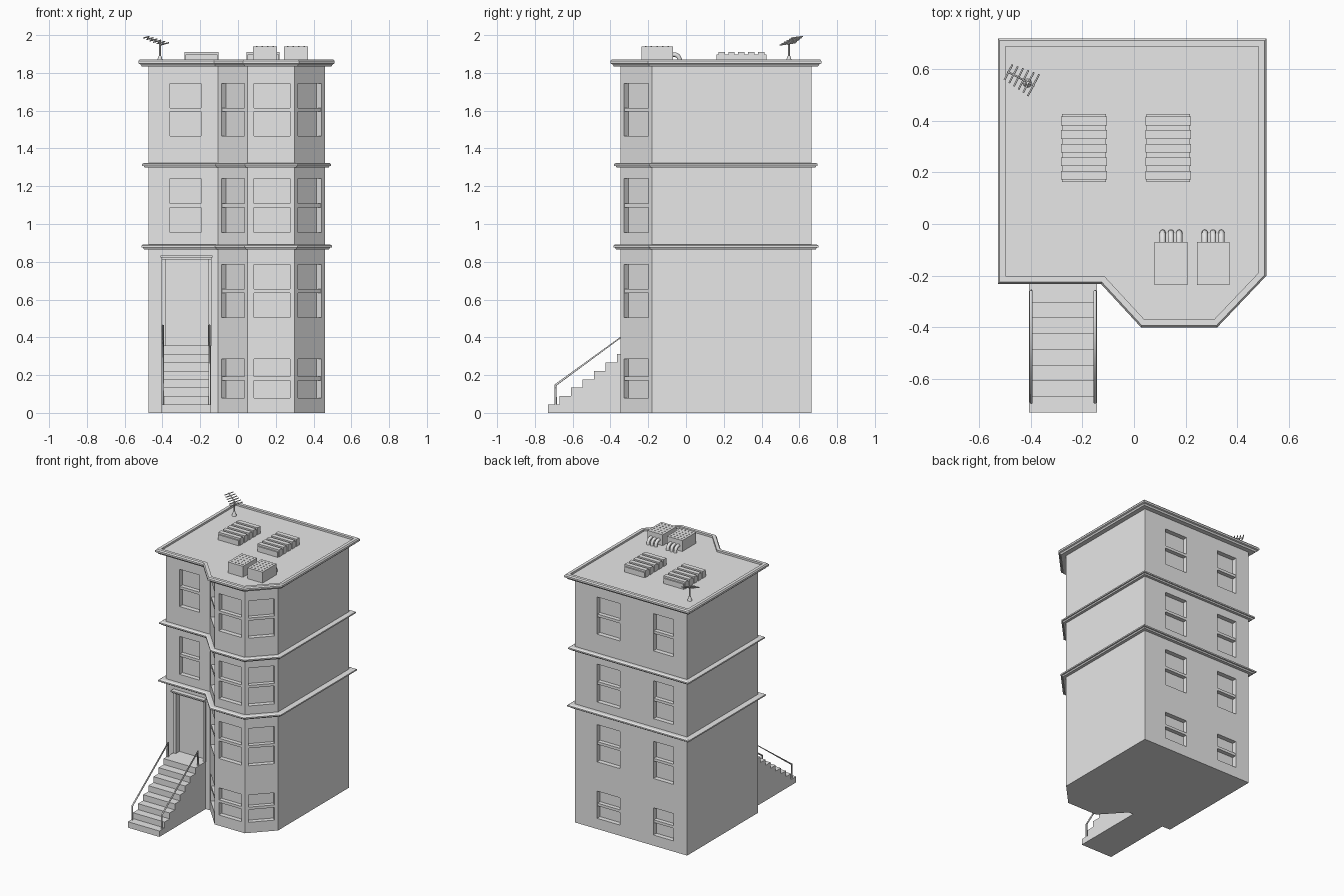
import bpy, bmesh, math
from mathutils import Matrix, Vector

if "Cube" in bpy.data.objects:
    bpy.data.objects.remove(bpy.data.objects["Cube"])

grey = bpy.data.materials.new("plain_grey")
grey.use_nodes = True
grey.diffuse_color = (0.8, 0.8, 0.8, 1)
grey.node_tree.nodes["Principled BSDF"].inputs["Base Color"].default_value = (0.8, 0.8, 0.8, 1)

# Building footprint, counter-clockwise, with the angled bay at the front
FOOT = [Vector(p) for p in ((-.475, -.18), (-.105, -.18), (.05, -.348), (.30, -.348),
                            (.46, -.18), (.46, .665), (-.475, .665))]
FRONT, BAY_A, BAY_MID, BAY_B, BACK = 0, 1, 2, 3, 5


def finish(name, bm):
    bmesh.ops.recalc_face_normals(bm, faces=bm.faces)
    mesh = bpy.data.meshes.new(name)
    bm.to_mesh(mesh)
    bm.free()
    mesh.materials.append(grey)
    obj = bpy.data.objects.new(name, mesh)
    bpy.context.collection.objects.link(obj)
    return obj


def add_box(bm, x, y, z, matrix=Matrix()):
    """Box from (low, high) ranges."""
    lo, hi = zip(x, y, z)
    centre = [(a + b) / 2 for a, b in zip(lo, hi)]
    size = [b - a for a, b in zip(lo, hi)]
    m = matrix @ Matrix.Translation(centre) @ Matrix.Diagonal((*size, 1))
    bmesh.ops.create_cube(bm, size=1, matrix=m)


def offset_outline(d):
    """Footprint pushed outward by d with mitred corners."""
    out = []
    for i, p in enumerate(FOOT):
        a = (p - FOOT[i - 1]).normalized()
        b = (FOOT[(i + 1) % len(FOOT)] - p).normalized()
        na, nb = Vector((a.y, -a.x)), Vector((b.y, -b.x))
        out.append(p + (na + nb) * d / (1 + na.dot(nb)))
    return out


def loft(name, profile):
    """Stack footprint outlines given as (offset, height) and cap the ends."""
    bm = bmesh.new()
    rings = [[bm.verts.new((*p, z)) for p in offset_outline(d)] for d, z in profile]
    n = len(FOOT)
    for low, high in zip(rings, rings[1:]):
        for i in range(n):
            j = (i + 1) % n
            bm.faces.new((low[i], low[j], high[j], high[i]))
    bm.faces.new(rings[0][::-1])
    bm.faces.new(rings[-1])
    return finish(name, bm)


def tube(name, paths, radius):
    """Round bars along point paths."""
    curve = bpy.data.curves.new(name, "CURVE")
    curve.dimensions = "3D"
    curve.bevel_depth = radius
    curve.bevel_resolution = 2
    curve.use_fill_caps = True
    for path in paths:
        spline = curve.splines.new("POLY")
        spline.points.add(len(path) - 1)
        for point, co in zip(spline.points, path):
            point.co = (*co, 1)
    curve.materials.append(grey)
    obj = bpy.data.objects.new(name, curve)
    bpy.context.collection.objects.link(obj)
    return obj


def wall_matrix(edge, x=None):
    """Local frame on a wall: x along it, -y outward."""
    p, q = FOOT[edge], FOOT[(edge + 1) % len(FOOT)]
    d = q - p
    c = (p + q) / 2
    if x is not None:
        c.x = x
    return Matrix.Translation((*c, 0)) @ Matrix.Rotation(math.atan2(d.y, d.x), 4, "Z")


# Window layout: wall, centre x, width, lowest floor that has one
FLOORS = [(.08, .285), (.505, .785), (.955, 1.24), (1.465, 1.745)]
COLUMNS = [(FRONT, -.2775, .165, 2), (BAY_A, None, .18, 0), (BAY_MID, .179, .19, 0),
           (BAY_B, None, .18, 0), (BACK, .179, .19, 0), (BACK, -.2775, .165, 0)]
DEPTH = .035
cut, rails = bmesh.new(), bmesh.new()
for edge, x, width, first in COLUMNS:
    m = wall_matrix(edge, x)
    span = (-width / 2, width / 2)
    for z0, z1 in FLOORS[first:]:
        mid = (z0 + z1) / 2
        add_box(cut, span, (-.05, DEPTH), (z0, z1), m)
        add_box(rails, span, (.004, DEPTH + .005), (mid - .01, mid + .01), m)
add_box(cut, (-.385, -.15), (-.25, -.18 + DEPTH), (.355, .815))
finish("window_rails", rails)

# Walls with cut window and door recesses
walls = loft("walls", [(0, 0), (0, 1.845)])
cutter = finish("opening_cutter", cut)
cutter.hide_render = True
mod = walls.modifiers.new("openings", "BOOLEAN")
mod.operation = "DIFFERENCE"
mod.solver = "EXACT"
mod.object = cutter
bpy.context.view_layer.objects.active = walls
bpy.ops.object.modifier_apply(modifier=mod.name)
bpy.data.objects.remove(cutter)

# Floor mouldings and roof cornice
for name, z, d in (("lower_band", .88, .037), ("upper_band", 1.312, .032)):
    loft(name, [(-.01, z - .014), (d * .6, z - .014), (d * .75, z - .005), (d, z - .004),
                (d, z + .006), (d * .7, z + .012), (-.01, z + .012)])
loft("roof_cornice", [(-.01, 1.835), (.035, 1.835), (.042, 1.846), (.052, 1.85),
                      (.052, 1.863), (.045, 1.872), (.022, 1.872), (.022, 1.858)])

# Door surround and canopy
bm = bmesh.new()
for x in (-.405, -.16):
    add_box(bm, (x, x + .02), (-.19, -.17), (.355, .815))
add_box(bm, (-.405, -.14), (-.205, -.17), (.812, .822))
add_box(bm, (-.41, -.135), (-.215, -.17), (.822, .832))
finish("door_frame", bm)

# Entrance steps, solid to the ground
bm = bmesh.new()
COUNT, RUN, RISE = 8, .061, .0445
side = [(-.73, 0)]
for i in range(COUNT):
    side += [(-.73 + i * RUN, (i + 1) * RISE), (-.73 + (i + 1) * RUN, (i + 1) * RISE)]
side[-1] = (-.17, COUNT * RISE)
side.append((-.17, 0))
face = bm.faces.new([bm.verts.new((-.406, y, z)) for y, z in side])
ext = bmesh.ops.extrude_face_region(bm, geom=[face])
bmesh.ops.translate(bm, vec=(.263, 0, 0),
                    verts=[v for v in ext["geom"] if isinstance(v, bmesh.types.BMVert)])
finish("entrance_steps", bm)

# Handrails
tube("handrails", [[(x, -.69, .04), (x, -.69, .148), (x, -.26, .462), (x, -.26, .35)]
                   for x in (-.398, -.151)], .006)

# Ribbed roof vents
for name, x in (("roof_vent_right", (-.278, -.109)), ("roof_vent_left", (.049, .216))):
    bm = bmesh.new()
    add_box(bm, x, (.162, .425), (1.85, 1.897))
    for i in range(5):
        y = .162 + .0526 * (i + .5)
        add_box(bm, (x[0] - .005, x[1] + .005), (y - .017, y + .017), (1.855, 1.911))
    finish(name, bm)

# Air conditioning units with top studs and bent pipes
for name, x in (("cooler_right", .08), ("cooler_left", .243)):
    bm = bmesh.new()
    add_box(bm, (x, x + .127), (-.236, -.07), (1.85, 1.94))
    for i in range(4):
        for j in range(5):
            cx, cy = x + .02 + i * .029, -.213 + j * .03
            add_box(bm, (cx - .004, cx + .004), (cy - .004, cy + .004), (1.938, 1.943))
    finish(name, bm)
    tube(name + "_pipes", [[(px, -.08, 1.897), (px, -.055, 1.896), (px, -.041, 1.888),
                            (px, -.034, 1.874), (px, -.033, 1.855)]
                           for px in (x + .031, x + .063, x + .095)], .012)

# Aerial: footed mast, sloping boom and cross elements
bm = bmesh.new()
bmesh.ops.create_cone(bm, cap_ends=True, segments=12, radius1=.018, radius2=.007, depth=.035,
                      matrix=Matrix.Translation((-.413, .545, 1.873)))
finish("aerial_foot", bm)
tube("aerial_mast", [[(-.413, .545, 1.86), (-.413, .545, 1.968)]], .005)
tail, tip = Vector((-.385, .535, 1.952)), Vector((-.49, .59, 1.99))
across = Vector((.022, .042, .006))
bars = [[tail, tip]]
for i in range(6):
    c = tail.lerp(tip, .04 + i * .184)
    half = across * (1 - .06 * i)
    bars.append([c - half, c + half])
tube("aerial_elements", bars, .0035)
